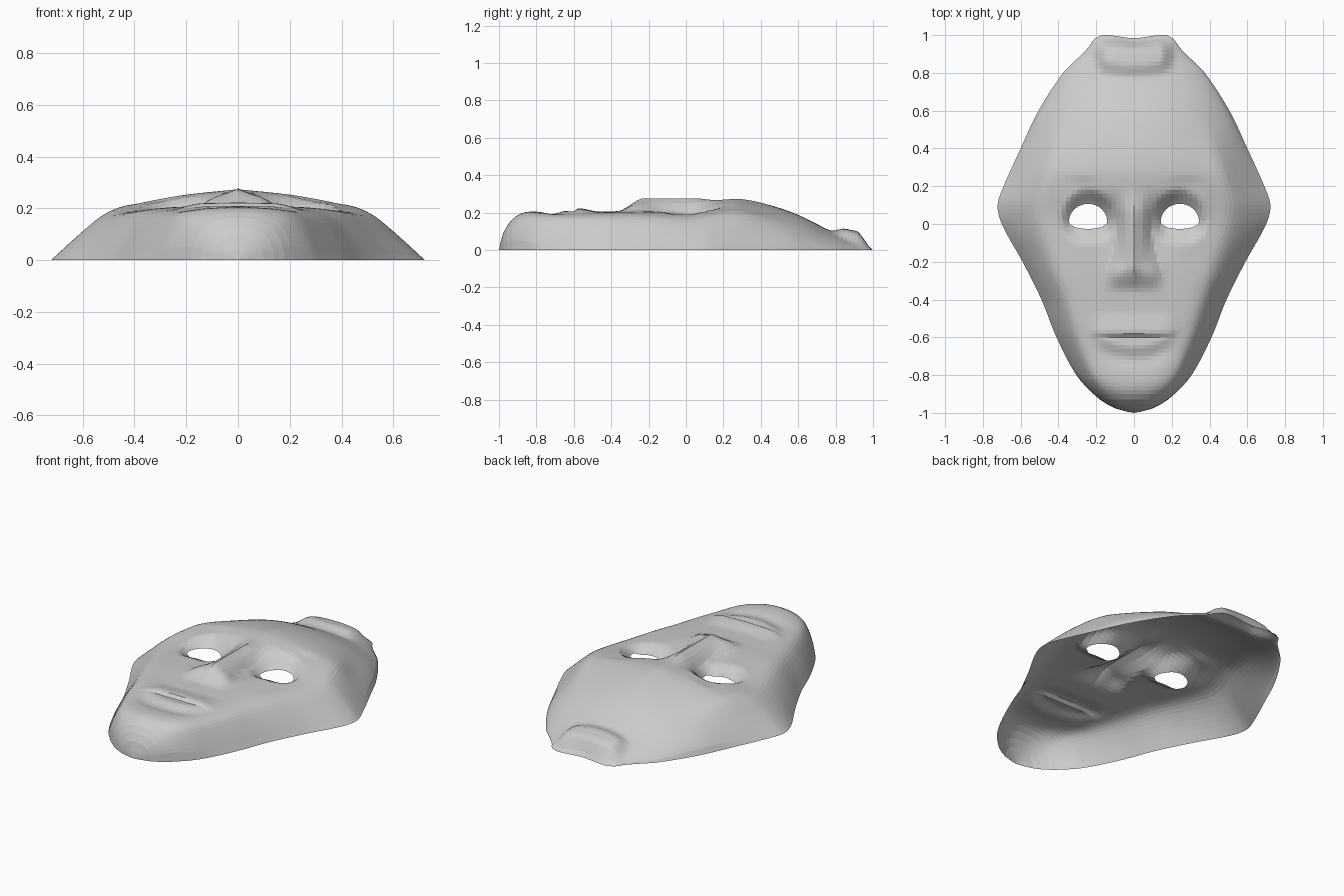
import bpy, bmesh, math

if "Cube" in bpy.data.objects:
    bpy.data.objects.remove(bpy.data.objects["Cube"])

ROWS, COLS = 100, 60


def curve(keys, t):
    """Smooth interpolation through (position, value) keys."""
    if t <= keys[0][0]:
        return keys[0][1]
    for i in range(len(keys) - 1):
        (a, p), (b, q) = keys[i], keys[i + 1]
        if t <= b:
            h = b - a
            prev, nxt = keys[max(i - 1, 0)], keys[min(i + 2, len(keys) - 1)]
            m0 = (q - prev[1]) / (b - prev[0]) * h
            m1 = (nxt[1] - p) / (nxt[0] - a) * h
            s = (t - a) / h
            return (p * (2*s**3 - 3*s**2 + 1) + m0 * (s**3 - 2*s**2 + s)
                    + q * (3*s**2 - 2*s**3) + m1 * (s**3 - s**2))
    return keys[-1][1]


def step(a, b, t):
    s = min(max((t - a) / (b - a), 0), 1)
    return s * s * (3 - 2 * s)


def bump(t, centre, width):
    return math.exp(-((t - centre) / width) ** 2)


def mix(a, b, t):
    return a + (b - a) * t


# Half width of the outline, and height of the centre line, along y
WIDTH = [(-1, 0), (-.985, .075), (-.95, .15), (-.9, .215), (-.8, .305), (-.6, .41),
         (-.4, .49), (-.2, .59), (0, .7), (.1, .722), (.2, .69), (.4, .6), (.6, .505),
         (.8, .375), (.88, .295), (.93, .245), (.97, .218), (.99, .197), (1, .17)]
CROWN = [(-1, 0), (-.985, .07), (-.95, .14), (-.9, .187), (-.84, .205), (-.7, .2),
         (-.5, .205), (-.3, .21), (0, .228), (.2, .268), (.3, .272), (.45, .24),
         (.6, .188), (.78, .1), (.86, .073), (.94, .052), (1, 0)]
# Cross-sections from centre to rim, for the jaw and for the brow
JAW = [(0, 1), (.3, .985), (.5, .965), (.68, .9), (.78, .76), (.89, .43), (1, 0)]
BROW = [(0, 1), (.3, .925), (.45, .865), (.58, .8), (.67, .755), (.74, .66),
        (.86, .37), (1, 0)]

EYE_X, EYE_Y, EYE_R, EYE_UP, EYE_LOW = .243, .01, .102, .097, .036


def eye_distance(x, y):
    """1 on the edge of the eye hole, less inside."""
    dy = y - EYE_Y
    return math.hypot((abs(x) - EYE_X) / EYE_R, dy / (EYE_UP if dy > 0 else EYE_LOW))


def section(y, u):
    """Share of the centre height kept at u, from round chin to domed forehead."""
    u = min(abs(u), 1)
    s = mix(curve(JAW, u), curve(BROW, u), step(-.35, .15, y))
    s = mix(s, (1 - u ** 2.2) ** .7, step(.25, .6, y))
    return mix((1 - u ** 2.4) ** .45, s, step(-.97, -.72, y))


def height(x, y, u):
    ax = abs(x)
    crown = curve(CROWN, y)
    z = crown * section(y, u)
    # Eye sockets: firm upper edge, running out softly into the cheeks
    sx = (ax - .24) / .15
    sy = (y - .01) / (.18 if y > .01 else .15)
    z -= .06 * (1 - step(.45, 1.05, math.hypot(sx, sy))) * step(-.15, .03, y)
    inner = step(.04, .1, ax) * (1 - step(.13, .26, ax))
    z -= .018 * inner * step(-.25, -.02, y) * (1 - step(.06, .2, y))
    # Brow furrows
    z -= .008 * bump(ax, .28, .08) * step(.1, .2, y) * (1 - step(.21, .27, y))
    # Nose ridge, widening to the wings
    wide = curve([(-.36, .16), (-.3, .155), (-.2, .125), (0, .09), (.15, .13)], y)
    along = step(-.37, -.22, y) * (1 - step(.05, .25, y))
    z += along * (.277 - crown) * max(0, 1 - ax / wide) ** .9
    z += .012 * bump(ax, .09, .05) * bump(y, -.27, .06)
    # Lips: crisp upper edge, soft lower lip curving up to the corners
    my = y - .15 * ax * ax
    ly = y - 1.4 * ax * ax
    lip = 1 - step(.13, .26, ax)
    z += .02 * lip * step(-.605, -.575, my) * (1 - step(-.575, -.46, my))
    z += .009 * lip * bump(ly, -.645, .035)
    z -= .008 * bump(ly, -.72, .04) * (1 - step(.1, .25, ax))
    # Raised hair knot with a rounded lower edge
    ky = y - .8 * ax * ax
    z += .04 * (1 - step(.14, .225, ax)) * step(.76, .86, ky) * (1 - step(.91, 1, y))
    return z


# Face shell: rows across the outline, closing to a point at the chin
bm = bmesh.new()
rows = []
for j in range(ROWS + 1):
    y = 2 * j / ROWS - 1
    if 0 < j < 5:
        y = -1 + (10 / ROWS) * (j / 5) ** 1.6
    row = []
    for i in range(COLS + 1):
        u = 2 * i / COLS - 1
        x = u * curve(WIDTH, y)
        notch = .016 * step(.9, 1, y) * (1 - step(0, .15, abs(x)))
        z = 0 if abs(u) == 1 else max(0, height(x, y, u))
        row.append(bm.verts.new((x, y - notch, z)))
    rows.append(row)
for a, b in zip(rows, rows[1:]):
    for i in range(COLS):
        bm.faces.new((a[i], a[i + 1], b[i + 1], b[i]))

# Eye holes: remove the inside, then settle the border onto the eye curve
inside = [f for f in bm.faces if eye_distance(*f.calc_center_median().xy) < 1]
bmesh.ops.delete(bm, geom=inside, context='FACES')
for v in bm.verts:
    d = eye_distance(v.co.x, v.co.y)
    if v.is_boundary and .2 < d < 2:
        cx = math.copysign(EYE_X, v.co.x)
        v.co.x = cx + (v.co.x - cx) / d
        v.co.y = EYE_Y + (v.co.y - EYE_Y) / d
        v.co.z = height(v.co.x, v.co.y, v.co.x / curve(WIDTH, v.co.y))
bmesh.ops.remove_doubles(bm, verts=bm.verts, dist=.0015)

mesh = bpy.data.meshes.new("mask_shell")
bm.to_mesh(mesh)
bm.free()
mask = bpy.data.objects.new("mask_shell", mesh)
bpy.context.collection.objects.link(mask)

# Plain grey finish
grey = bpy.data.materials.new("light_grey")
grey.use_nodes = True
colour = (.6, .6, .6, 1)
grey.diffuse_color = colour
grey.node_tree.nodes["Principled BSDF"].inputs["Base Color"].default_value = colour
mesh.materials.append(grey)
